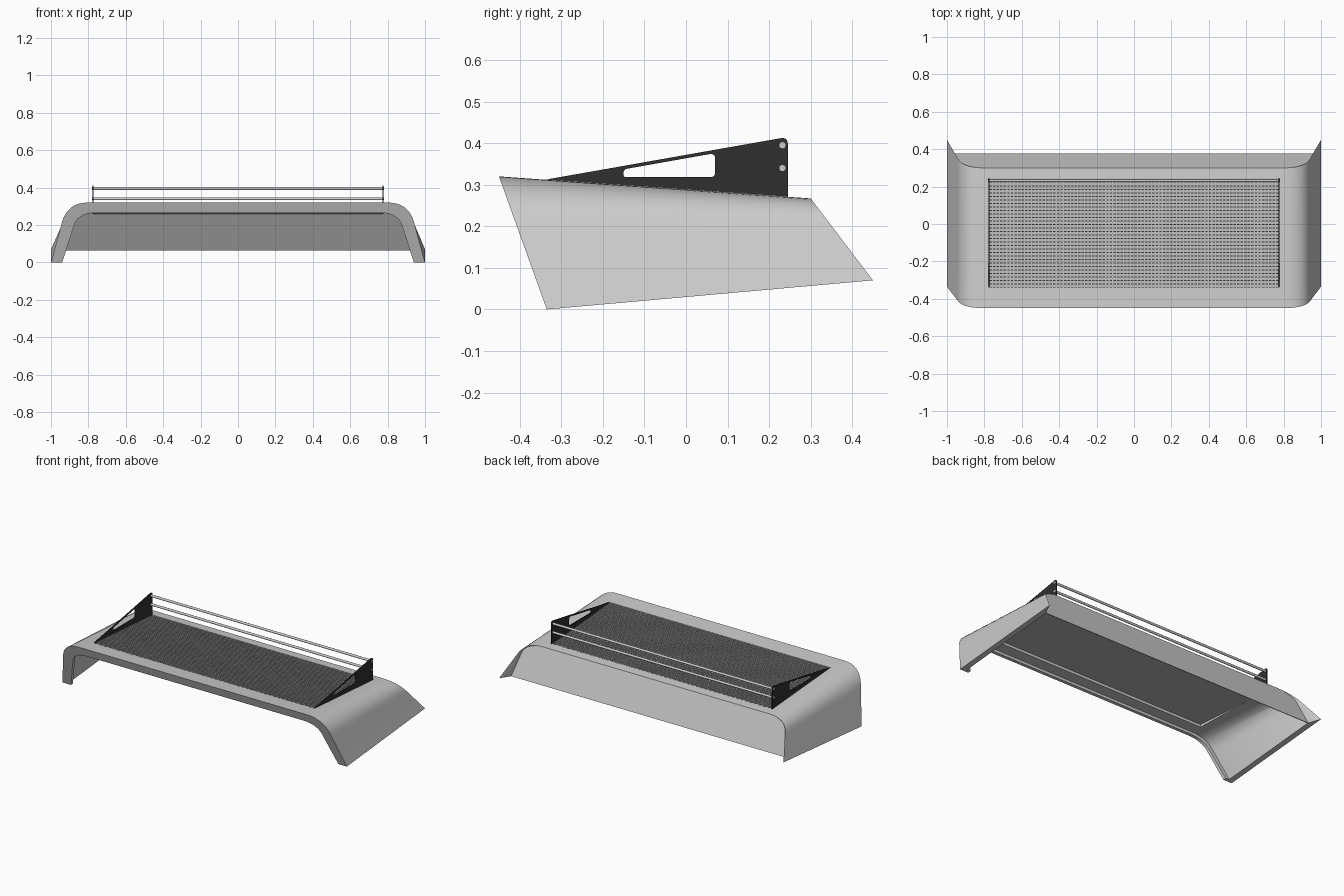
import bpy, bmesh, math
from mathutils import Vector, Matrix

if "Cube" in bpy.data.objects:
    bpy.data.objects.remove(bpy.data.objects["Cube"])

def new_object(name, bm, mat=None):
    bmesh.ops.recalc_face_normals(bm, faces=bm.faces)
    me = bpy.data.meshes.new(name)
    bm.to_mesh(me)
    bm.free()
    ob = bpy.data.objects.new(name, me)
    bpy.context.collection.objects.link(ob)
    if mat:
        me.materials.append(mat)
    return ob

def smooth(ob, angle=30):
    bpy.ops.object.select_all(action='DESELECT')
    ob.select_set(True)
    bpy.context.view_layer.objects.active = ob
    bpy.ops.object.shade_smooth_by_angle(angle=math.radians(angle))

def bezier(a, b, c, n=10):
    a, b, c = Vector(a), Vector(b), Vector(c)
    return [a*(1-t)**2 + b*2*t*(1-t) + c*t*t for t in [i/n for i in range(n+1)]]

def mirrored(half):
    return [Vector((-p.x, p.y)) for p in reversed(half)] + half

def roof_z(y):
    return 0.32 - 0.0707*(y + 0.45)

def bridge(bm, rings):
    # closed loop of open strips, with end caps
    for r, s in zip(rings, rings[1:] + rings[:1]):
        for i in range(len(r)-1):
            bm.faces.new((r[i], r[i+1], s[i+1], s[i]))
    for i in (0, -1):
        bm.faces.new([r[i] for r in rings])

def material(name, v):
    m = bpy.data.materials.new(name)
    m.diffuse_color = (v, v, v, 1)
    m.use_nodes = True
    m.node_tree.nodes["Principled BSDF"].inputs["Base Color"].default_value = m.diffuse_color
    return m

dark = material("dark_metal", 0.03)
grey = material("mesh_grey", 0.5)

# Arched roof shell: thick front lip, then a wall tapering to a thin edge at the rear
outer = mirrored(bezier((0.80, 0.32), (0.92, 0.32), (0.945, 0.2)) + [Vector((1, 0))])
inner = mirrored(bezier((0.76, 0.265), (0.865, 0.265), (0.882, 0.18)) + [Vector((0.94, 0))])
wall = [a.lerp(b, 0.4) for a, b in zip(inner, outer)]

def front(p, dy=0):
    return (p.x, -0.45 + (0.32 - p.y)/0.32*0.115 + dy, p.y + dy*0.09*(1 - p.y/0.32))

def rear_outer(p):
    z = 0.07 + p.y/0.32*0.197
    return (p.x, 0.30 + (0.267 - z)*0.76, z)

def rear_inner(p, y0=0.30, slope=0.385):
    t = 1 - p.y/0.32
    z = 0.264 - 0.199*t
    return (p.x*(1 - 0.035*t), y0 + (0.267 - z)*slope, z)

bm = bmesh.new()
bridge(bm, [[bm.verts.new(c) for c in ring] for ring in (
    [front(p) for p in outer],
    [rear_outer(p) for p in outer],
    [rear_inner(p) for p in outer],
    [front(p, 0.022) for p in wall],
    [front(p, 0.02) for p in inner],
    [front(p) for p in inner])])
shell = new_object("roof_shell", bm)

# Rectangular opening through the roof for the deck
X, Y0, Y1 = 0.775, -0.34, 0.24
bm = bmesh.new()
for v in bmesh.ops.create_cube(bm, size=1)['verts']:
    v.co = (v.co.x*2*X, Y1 if v.co.y > 0 else Y0, 0.4 if v.co.z > 0 else 0.2)
cutter = new_object("deck_cutter", bm)
mod = shell.modifiers.new("opening", 'BOOLEAN')
mod.object = cutter
mod.operation = 'DIFFERENCE'
mod.solver = 'EXACT'
bpy.context.view_layer.objects.active = shell
bpy.ops.object.modifier_apply(modifier="opening")
bpy.data.objects.remove(cutter)
smooth(shell)

# Wedge-shaped panel closing the rear between the wings
bm = bmesh.new()
a = [bm.verts.new(rear_inner(p)) for p in outer]
b = [bm.verts.new(rear_inner(p, 0.248, 0.62)) for p in outer]
bm.faces.new(a)
bm.faces.new(b)
for i in range(len(a)):
    j = (i+1) % len(a)
    bm.faces.new((a[i], a[j], b[j], b[i]))
new_object("rear_panel", bm)

# Deck plate sunk in the opening, with a fine grid on top and a border frame
def bar(bm, x0, x1, y0, y1, low, high):
    for v in bmesh.ops.create_cube(bm, size=1)['verts']:
        x = x1 if v.co.x > 0 else x0
        y = y1 if v.co.y > 0 else y0
        v.co = (x, y, roof_z(y) + (high if v.co.z > 0 else low))

bm = bmesh.new()
bar(bm, -X, X, Y0, Y1, -0.011, -0.009)
new_object("deck_plate", bm, grey)

bm = bmesh.new()
NX, NY, w = 82, 31, 0.003
for i in range(1, NX):
    x = -X + 2*X*i/NX
    bar(bm, x-w, x+w, Y0, Y1, -0.0095, -0.001)
for j in range(1, NY):
    y = Y0 + (Y1-Y0)*j/NY
    bar(bm, -X, X, y-w, y+w, -0.0095, -0.0005)
new_object("deck_grid", bm, grey)

bm = bmesh.new()
for s in (-1, 1):
    bar(bm, s*X-0.003, s*X+0.003, Y0, Y1, -0.01, 0.0005)
for y in (Y0, Y1):
    bar(bm, -X, X, y-0.003, y+0.003, -0.01, 0.0005)
new_object("deck_frame", bm, grey)

# Triangular side brackets with a rounded slot, as filled flat curves
def rounded(pts, radii):
    out = []
    for i, (p, r) in enumerate(zip(pts, radii)):
        p = Vector(p)
        a, b = Vector(pts[i-1]), Vector(pts[(i+1) % len(pts)])
        if r == 0:
            out.append(p)
        else:
            out += bezier(p + (a-p).normalized()*r, p, p + (b-p).normalized()*r, 6)
    return out

outline = rounded([(-0.345, 0.311), (0.245, 0.415), (0.245, 0.268)], [0, 0.018, 0])
slot = rounded([(-0.15, 0.318), (-0.15, 0.337), (0.07, 0.376), (0.07, 0.318)],
               [0.006, 0.008, 0.014, 0.012])
for side, sx in (("left", -X), ("right", X)):
    cu = bpy.data.curves.new(side + "_bracket", 'CURVE')
    cu.dimensions = '2D'
    cu.fill_mode = 'BOTH'
    cu.extrude = 0.003
    for loop in (outline, slot):
        sp = cu.splines.new('POLY')
        sp.points.add(len(loop) - 1)
        for q, p in zip(sp.points, loop):
            q.co = (p.x, p.y, 0, 1)
        sp.use_cyclic_u = True
    cu.materials.append(dark)
    ob = bpy.data.objects.new(side + "_bracket", cu)
    bpy.context.collection.objects.link(ob)
    # local x -> world y, local y -> world z
    ob.matrix_world = Matrix(((0, 0, 1, sx), (1, 0, 0, 0), (0, 1, 0, 0), (0, 0, 0, 1)))

# Two cross rods between the brackets
for name, z in (("upper_rod", 0.395), ("lower_rod", 0.34)):
    bm = bmesh.new()
    bmesh.ops.create_cone(bm, cap_ends=True, segments=20, radius1=0.0075, radius2=0.0075,
                          depth=2*X + 0.01,
                          matrix=Matrix.Translation((0, 0.232, z)) @ Matrix.Rotation(math.pi/2, 4, 'Y'))
    smooth(new_object(name, bm))
